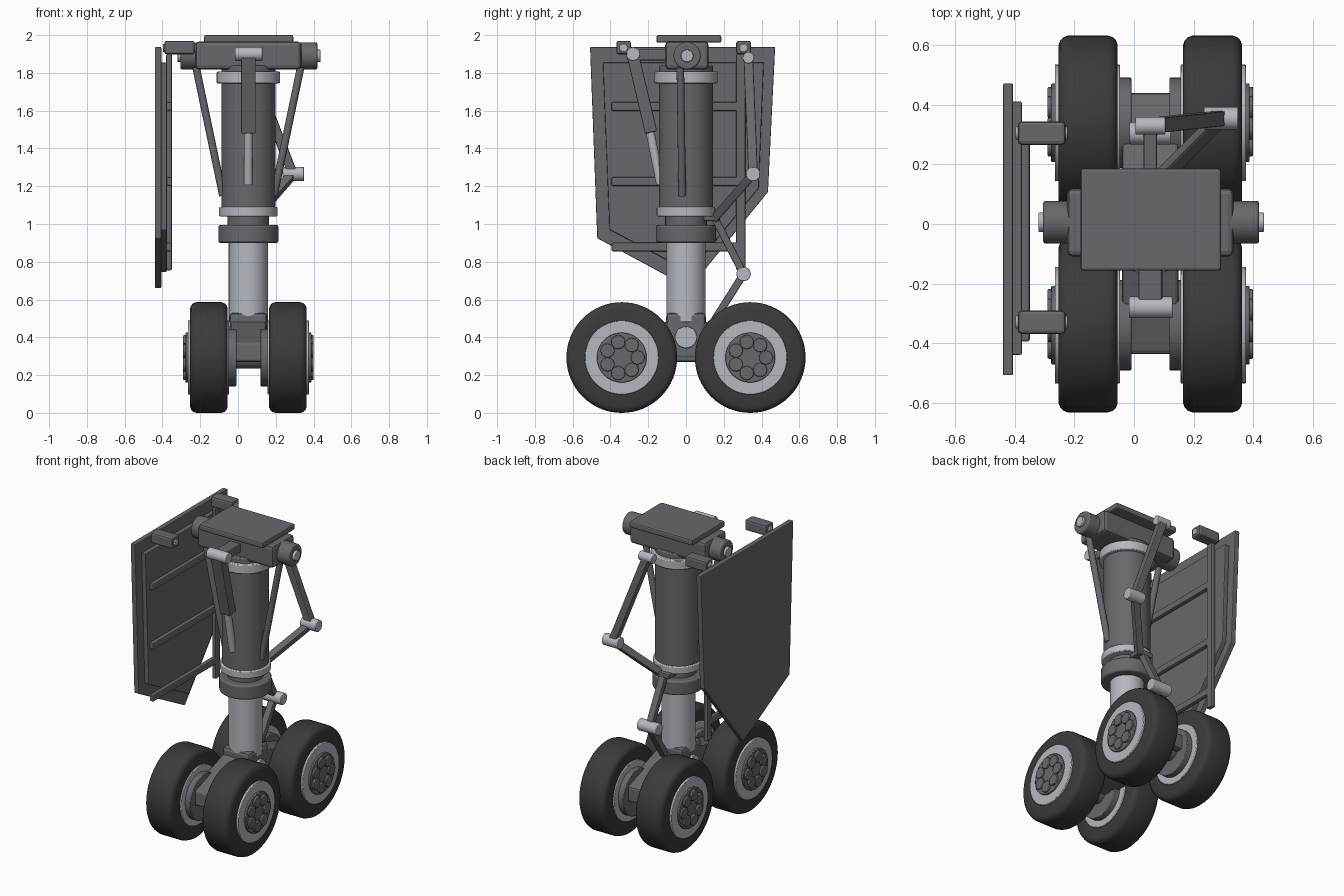
import bpy, bmesh, math
from mathutils import Vector, Matrix

if "Cube" in bpy.data.objects:
    bpy.data.objects.remove(bpy.data.objects["Cube"])

CX = 0.055  # strut centre line


def material(name, rgb):
    m = bpy.data.materials.new(name)
    m.diffuse_color = (*rgb, 1)
    m.use_nodes = True
    m.node_tree.nodes["Principled BSDF"].inputs["Base Color"].default_value = m.diffuse_color
    return m


DARK = material("dark_grey_metal", (0.135, 0.14, 0.15))
LIGHT = material("light_metal", (0.46, 0.48, 0.52))
RUBBER = material("tyre_rubber", (0.043, 0.042, 0.045))


def finish(name, bm, mat, bevel=0, smooth=True):
    bmesh.ops.recalc_face_normals(bm, faces=bm.faces)
    me = bpy.data.meshes.new(name)
    bm.to_mesh(me)
    bm.free()
    me.materials.append(mat)
    ob = bpy.data.objects.new(name, me)
    bpy.context.collection.objects.link(ob)
    if bevel:
        mod = ob.modifiers.new("soft_edges", 'BEVEL')
        mod.width, mod.segments, mod.limit_method = bevel, 2, 'ANGLE'
    if smooth:
        bpy.ops.object.select_all(action='DESELECT')
        ob.select_set(True)
        bpy.context.view_layer.objects.active = ob
        bpy.ops.object.shade_smooth_by_angle(angle=math.radians(35))
    return ob


def box(name, lo, hi, mat=DARK, bevel=0.008):
    bm = bmesh.new()
    lo, hi = Vector(lo), Vector(hi)
    bmesh.ops.create_cube(bm, size=1)
    bmesh.ops.scale(bm, vec=hi - lo, verts=bm.verts)
    bmesh.ops.translate(bm, vec=(lo + hi) / 2, verts=bm.verts)
    return finish(name, bm, mat, bevel, False)


def rod(name, a, b, r, mat=DARK, bevel=0.0, seg=32):
    a, b = Vector(a), Vector(b)
    d = b - a
    bm = bmesh.new()
    m = Matrix.Translation((a + b) / 2) @ d.to_track_quat('Z', 'Y').to_matrix().to_4x4()
    bmesh.ops.create_cone(bm, cap_ends=True, segments=seg, radius1=r, radius2=r,
                          depth=d.length, matrix=m)
    return finish(name, bm, mat, bevel)


def bar(name, a, b, w, t, mat=DARK):
    """Rectangular link between two points: w across x, t across depth."""
    a, b = Vector(a), Vector(b)
    z = (b - a).normalized()
    y = z.cross(Vector((1, 0, 0))).normalized()
    x = y.cross(z)
    rot = Matrix((x, y, z)).transposed().to_4x4()
    bm = bmesh.new()
    bmesh.ops.create_cube(bm, size=1)
    bmesh.ops.scale(bm, vec=(w, t, (b - a).length), verts=bm.verts)
    bmesh.ops.transform(bm, matrix=Matrix.Translation((a + b) / 2) @ rot, verts=bm.verts)
    return finish(name, bm, mat, 0.006, False)


def ring(name, z0, z1, r, mat, bevel=0.006):
    return rod(name, (CX, 0, z0), (CX, 0, z1), r, mat, bevel, 48)


def x_pin(name, x0, x1, y, z, r, mat=LIGHT, bevel=0.004):
    return rod(name, (x0, y, z), (x1, y, z), r, mat, bevel, 28)


def slab(name, pts, x0, x1, mat=DARK, bevel=0.005):
    """Extrude a (y, z) outline along x."""
    bm = bmesh.new()
    f = bm.faces.new([bm.verts.new((x0, y, z)) for y, z in pts])
    g = bmesh.ops.extrude_face_region(bm, geom=[f])
    vs = [v for v in g["geom"] if isinstance(v, bmesh.types.BMVert)]
    bmesh.ops.translate(bm, vec=(x1 - x0, 0, 0), verts=vs)
    return finish(name, bm, mat, bevel, False)


def lathe_x(name, prof, centre, mat, seg=64):
    """Spin an (x, radius) outline around a wheel axle."""
    bm = bmesh.new()
    vs = [bm.verts.new((x, 0, r)) for x, r in prof]
    es = [bm.edges.new((vs[i], vs[(i + 1) % len(vs)])) for i in range(len(vs))]
    bmesh.ops.spin(bm, geom=vs + es, cent=(0, 0, 0), axis=(1, 0, 0),
                   angle=math.tau, steps=seg, use_duplicate=False)
    bmesh.ops.remove_doubles(bm, verts=bm.verts, dist=1e-5)
    bmesh.ops.translate(bm, vec=centre, verts=bm.verts)
    return finish(name, bm, mat)


# Wheels: tyre, rim, hub plate, bolts, brake drum
WZ, R, HW = 0.293, 0.293, 0.099
half = [(HW, 0.185), (HW, 0.262), (HW - 0.005, 0.276), (HW - 0.015, 0.287), (HW - 0.032, R)]
tyre_profile = half + [(-x, r) for x, r in reversed(half)]
for side in (-1, 1):
    for y in (-0.34, 0.34):
        wx = CX + side * 0.209
        lathe_x("tyre", tyre_profile, (wx, y, WZ), RUBBER)

        def disc(name, a, b, r, mat, dy=0, dz=0, seg=48):
            x_a, x_b = wx + side * a, wx + side * b
            rod(name, (x_a, y + dy, WZ + dz), (x_b, y + dy, WZ + dz), r, mat, 0.004, seg)

        disc("rim", -0.107, 0.112, 0.196, LIGHT)
        disc("hub_plate", 0.10, 0.124, 0.132, DARK)
        disc("brake_drum", -0.145, -0.10, 0.152, DARK)
        for i in range(7):
            a = math.tau * i / 7
            disc("hub_bolt", 0.115, 0.136, 0.037, DARK,
                 0.084 * math.cos(a), 0.084 * math.sin(a), 16)

# Bogie beam, axles and pivot
slab("bogie_beam", [(-0.437, 0.27), (0.44, 0.27), (0.44, 0.37), (0.11, 0.48),
                    (-0.11, 0.48), (-0.437, 0.37)], CX - 0.095, CX + 0.095, bevel=0.012)
for y in (-0.34, 0.34):
    x_pin("axle", CX - 0.2, CX + 0.2, y, WZ, 0.058, DARK)
box("pivot_block", (CX - 0.1, -0.105, 0.285), (CX + 0.1, 0.105, 0.53), bevel=0.02)
x_pin("pivot_pin", CX - 0.115, CX + 0.115, 0, 0.40, 0.058)

# Main strut
ring("piston", 0.48, 0.95, 0.104, LIGHT)
ring("lower_collar", 0.90, 0.995, 0.159, DARK, 0.01)
ring("collar_neck", 0.98, 1.05, 0.11, DARK)
ring("lower_ring", 1.04, 1.09, 0.155, LIGHT)
ring("main_cylinder", 1.045, 1.84, 0.143, DARK)
ring("upper_ring", 1.745, 1.807, 0.168, LIGHT)

# Crosshead with trunnions
box("crosshead", (-0.225, -0.11, 1.818), (0.335, 0.12, 1.966), bevel=0.02)
box("top_plate", (-0.18, -0.157, 1.96), (0.293, 0.187, 2.0), bevel=0.01)
x_pin("trunnion", -0.305, 0.42, 0.006, 1.89, 0.072, DARK, 0.008)
x_pin("trunnion_tip", -0.321, 0.437, 0.006, 1.89, 0.033)

# Slim diagonal braces either side of the cylinder
for s in (-1, 1):
    rod("diagonal_brace", (CX + s * 0.277, -0.03, 1.83), (CX + s * 0.135, -0.02, 1.15), 0.02, seg=16)

# Front retraction actuator
bar("actuator_body", (CX, -0.28, 1.89), (CX, -0.185, 1.485), 0.077, 0.065)
rod("actuator_rod", (CX, -0.20, 1.54), (CX, -0.135, 1.21), 0.023, LIGHT, seg=20)
x_pin("actuator_pin", CX - 0.072, CX + 0.075, -0.28, 1.90, 0.036)
box("actuator_lug", (CX - 0.04, -0.27, 1.865), (CX + 0.04, -0.09, 1.925))

# Folding side stay
knee = Vector((0.29, 0.355, 1.265))
bar("upper_stay", (CX, 0.33, 1.88), knee, 0.05, 0.05)
bar("lower_stay", knee, (0.085, 0.15, 1.03), 0.045, 0.045)
x_pin("stay_knee_pin", 0.235, 0.35, knee.y, knee.z, 0.038)
x_pin("stay_top_pin", CX - 0.05, CX + 0.05, 0.33, 1.88, 0.03)
box("stay_lug", (CX - 0.055, 0.09, 1.015), (CX + 0.055, 0.18, 1.05))

# Torque links behind the piston
bar("upper_torque_link", (CX, 0.15, 1.035), (CX, 0.305, 0.735), 0.045, 0.04)
bar("lower_torque_link", (CX, 0.305, 0.735), (CX, 0.15, 0.49), 0.045, 0.04)
x_pin("torque_pin", CX - 0.07, CX + 0.07, 0.305, 0.735, 0.038)

# Bay door: outer skin, inner panel, ribs, post, hinges
slab("door_skin", [(-0.508, 1.937), (0.472, 1.937), (0.434, 1.17), (0.02, 0.66), (-0.47, 0.925)],
     -0.44, -0.406)
slab("door_inner_panel", [(-0.44, 1.855), (0.412, 1.855), (0.385, 1.19), (0.02, 0.745),
                          (-0.405, 0.97)], -0.41, -0.377)
for z in (1.622, 1.225, 0.878):
    box("door_rib", (-0.38, -0.395, z - 0.023), (-0.35, 0.29, z + 0.023))
box("door_post", (-0.38, 0.265, 0.755), (-0.35, 0.315, 1.90))
for y in (-0.33, 0.305):
    box("door_hinge", (-0.39, y - 0.039, 1.898), (-0.23, y + 0.039, 1.97), bevel=0.012)
    x_pin("hinge_pin", -0.398, -0.223, y, 1.932, 0.022)
